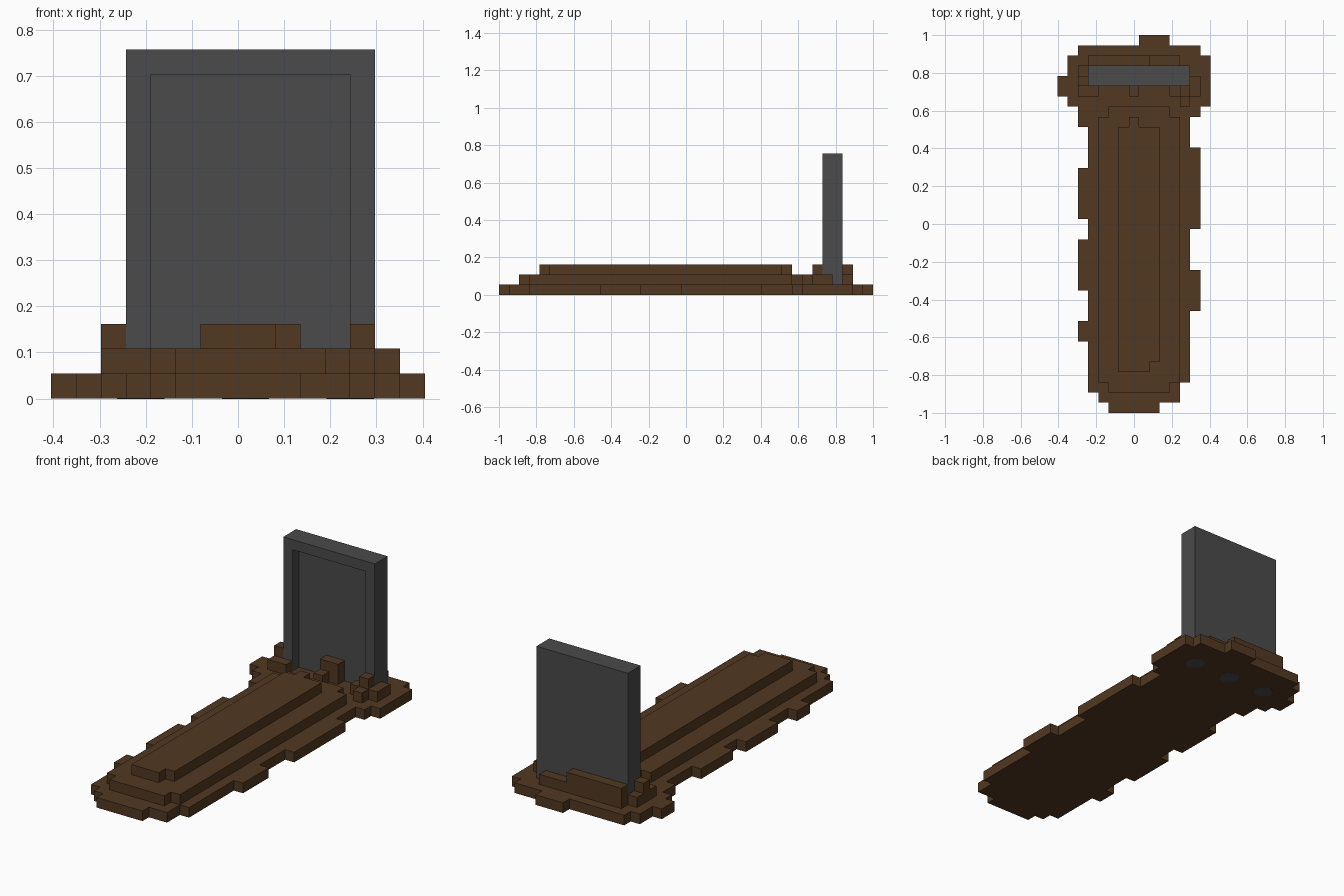
import bpy, bmesh, math
from mathutils import Vector

if "Cube" in bpy.data.objects:
    bpy.data.objects.remove(bpy.data.objects["Cube"])

V = 2 / 37                       # size of one cube cell
ORIGIN = Vector((-7.5 * V, -1.0, 0.0))


def material(name, rgb):
    m = bpy.data.materials.new(name)
    m.diffuse_color = (*rgb, 1)
    m.use_nodes = True
    m.node_tree.nodes["Principled BSDF"].inputs["Base Color"].default_value = m.diffuse_color
    return m


EARTH = material("brown_earth", (0.085, 0.040, 0.0155))
STONE = material("grey_stone", (0.069, 0.069, 0.070))


def box(i0, i1, j0, j1, k0, k1):
    return {(i, j, k) for i in range(i0, i1) for j in range(j0, j1) for k in range(k0, k1)}


def cells(*boxes):
    return set().union(*(box(*b) for b in boxes))


def build(name, solid, mat):
    """Skin a set of cells with only its outer faces, then merge flat areas."""
    bm = bmesh.new()
    for c in solid:
        for axis in range(3):
            for side in (0, 1):
                n = list(c)
                n[axis] += 1 if side else -1
                if tuple(n) in solid:
                    continue
                u, w = (axis + 1) % 3, (axis + 2) % 3
                corners = []
                for a, b in ((0, 0), (1, 0), (1, 1), (0, 1)):
                    p = list(c)
                    p[axis] += side
                    p[u] += a
                    p[w] += b
                    corners.append(bm.verts.new(ORIGIN + Vector(p) * V))
                bm.faces.new(corners if side else corners[::-1])
    bmesh.ops.remove_doubles(bm, verts=bm.verts, dist=1e-4)
    bmesh.ops.dissolve_limit(bm, angle_limit=0.01, verts=bm.verts, edges=bm.edges)
    me = bpy.data.meshes.new(name)
    bm.to_mesh(me)
    bm.free()
    me.materials.append(mat)
    ob = bpy.data.objects.new(name, me)
    bpy.context.collection.objects.link(ob)
    return ob


# ragged bottom layer of soil
build("soil_base", cells(
    (5, 10, 0, 1, 0, 1), (4, 12, 1, 2, 0, 1), (3, 12, 2, 3, 0, 1), (3, 13, 3, 36, 0, 1),
    (2, 3, 7, 9, 0, 1), (2, 3, 12, 17, 0, 1), (2, 3, 19, 24, 0, 1), (2, 3, 28, 36, 0, 1),
    (13, 14, 10, 14, 0, 1), (13, 14, 18, 26, 0, 1), (13, 14, 29, 36, 0, 1),
    (1, 2, 30, 35, 0, 1), (0, 1, 31, 33, 0, 1), (14, 15, 30, 35, 0, 1),
    (8, 11, 36, 37, 0, 1)), EARTH)

# stepped mound
build("mound", cells(
    (5, 11, 2, 3, 1, 2), (4, 12, 3, 29, 1, 2), (5, 11, 29, 30, 1, 2),
    (6, 9, 4, 5, 2, 3), (6, 10, 5, 28, 2, 3), (7, 8, 28, 29, 2, 3)), EARTH)

# upright slab with a shallow recess in the front
build("headstone", box(3, 13, 32, 34, 1, 14) - box(4, 12, 32, 33, 1, 13), STONE)

# clods of soil heaped around the slab
build("left_clods", cells((2, 4, 31, 32, 1, 2), (2, 3, 32, 34, 1, 2), (2, 3, 32, 33, 2, 3)), EARTH)
build("middle_clods", cells((7, 8, 31, 32, 1, 2), (7, 9, 32, 33, 1, 3)), EARTH)
build("right_clods", cells((11, 13, 31, 32, 1, 2), (12, 13, 30, 31, 1, 2),
                           (13, 14, 31, 33, 1, 2), (12, 13, 31, 32, 2, 3)), EARTH)
build("back_clods", cells((3, 12, 34, 35, 1, 2), (3, 9, 34, 35, 2, 3)), EARTH)

# stone feet showing on the underside
for n, i in enumerate((3.6, 7.8, 12.0)):
    p = ORIGIN + Vector((i, 32.8, 0)) * V
    bpy.ops.mesh.primitive_cylinder_add(vertices=8, radius=V * 0.95, depth=0.004,
                                        location=(p.x, p.y, 0.001))
    foot = bpy.context.object
    foot.name = f"stone_foot_{n + 1}"
    foot.data.materials.append(STONE)
